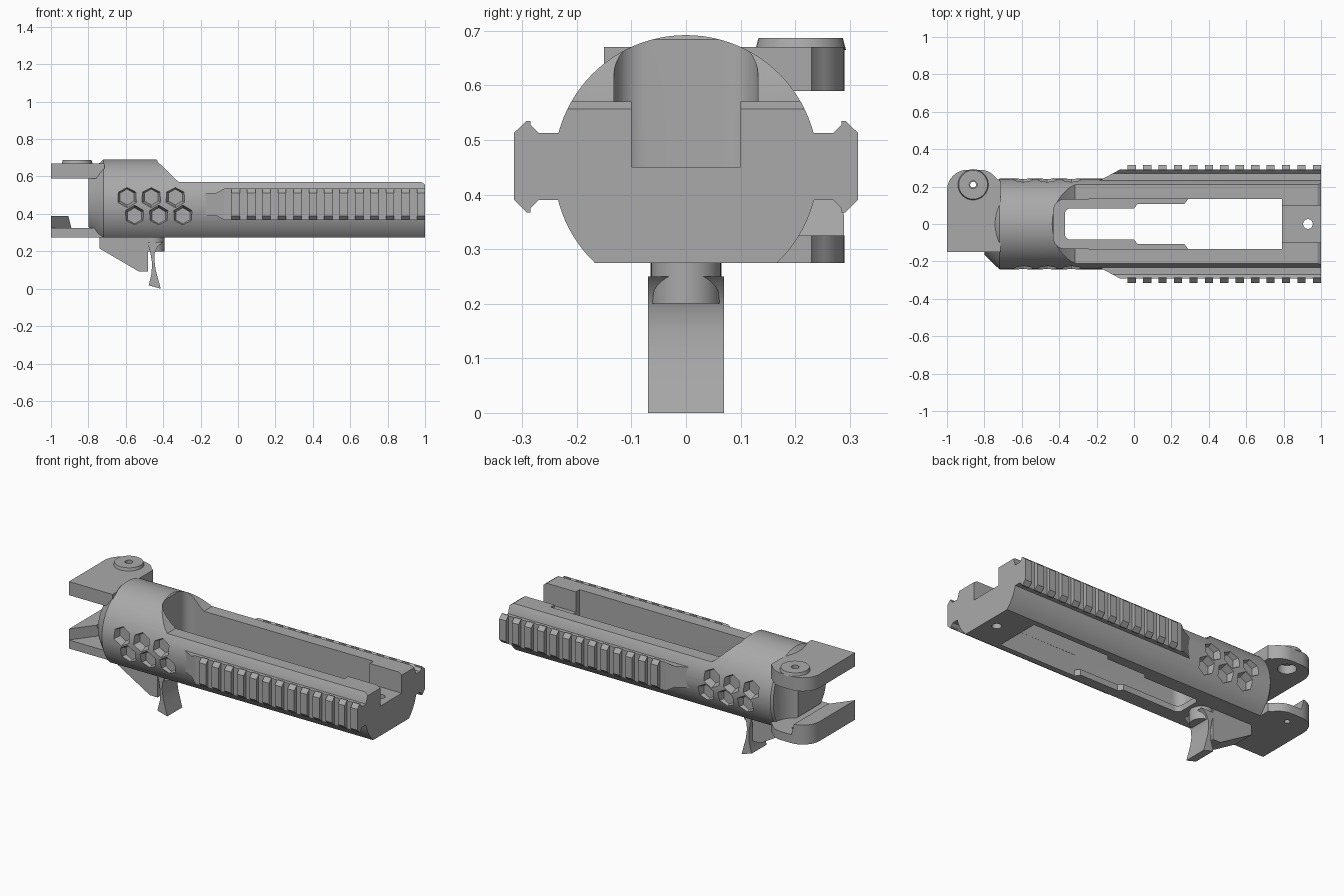
import bpy, bmesh, math
from mathutils import Vector

cube = bpy.data.objects.get("Cube")
if cube:
    bpy.data.objects.remove(cube, do_unlink=True)

grey = bpy.data.materials.new("plain_grey")
grey.use_nodes = True
colour = (0.4, 0.4, 0.4, 1)
grey.diffuse_color = colour
next(n for n in grey.node_tree.nodes if n.type == 'BSDF_PRINCIPLED').inputs["Base Color"].default_value = colour

AXIS, R = 0.45, 0.242          # bore axis height and body radius
PIN = (-0.86, 0.21)            # hinge pin position


def arc(cx, cy, r, start, end, n=8):
    angles = [math.radians(start + (end - start) * i / n) for i in range(n + 1)]
    return [(cx + r * math.cos(a), cy + r * math.sin(a)) for a in angles]


def circle(cx, cy, r, n=32):
    return arc(cx, cy, r, 0, 360, n)[:-1]


def prism(name, outline, axis, a, b, scale=1, centre=(0, 0)):
    """Extrude a 2D outline along an axis, optionally tapering about a centre."""
    def place(p, d):
        u, v = p
        return {'X': (d, u, v), 'Y': (u, d, v), 'Z': (u, v, d)}[axis]
    bm = bmesh.new()
    near = [bm.verts.new(place(p, a)) for p in outline]
    far = [bm.verts.new(place([c + (q - c) * scale for q, c in zip(p, centre)], b)) for p in outline]
    bm.faces.new(near)
    bm.faces.new(far[::-1])
    for i in range(len(near)):
        j = (i + 1) % len(near)
        bm.faces.new((near[j], near[i], far[i], far[j]))
    bmesh.ops.recalc_face_normals(bm, faces=bm.faces)
    mesh = bpy.data.meshes.new(name)
    bm.to_mesh(mesh)
    bm.free()
    mesh.materials.append(grey)
    obj = bpy.data.objects.new(name, mesh)
    bpy.context.collection.objects.link(obj)
    return obj


def cut(obj, *cutters):
    for c in cutters:
        mod = obj.modifiers.new("cut", 'BOOLEAN')
        mod.operation, mod.solver, mod.object = 'DIFFERENCE', 'EXACT', c
    bpy.context.view_layer.update()
    result = obj.evaluated_get(bpy.context.evaluated_depsgraph_get())
    obj.data = bpy.data.meshes.new_from_object(result)
    obj.modifiers.clear()
    for c in cutters:
        bpy.data.objects.remove(c, do_unlink=True)


# Main body: round tube section with a flat underside
low = math.degrees(math.asin(-0.175 / R))
section = arc(0, AXIS, R, low, 180 - low, 72)
body = prism("body", section, 'X', -0.72, 1)

# Lowered top behind the hump, open magazine well, end notch and screw hole
top_cut = prism("top_cutter", [(-0.44, 0.695), (-0.40, 0.65), (-0.34, 0.59), (-0.315, 0.57),
                               (0.98, 0.57), (1.01, 0.55), (1.1, 0.9), (-0.44, 0.9)], 'Y', -0.5, 0.5)
well = arc(-0.37, 0.072, 0.06, 90, 180) + arc(-0.37, -0.072, 0.06, 180, 270)
well_cut = prism("well_cutter", well + [(0.79, -0.135), (0.79, 0.135)], 'Z', 0.31, 0.9)
half = [(0.79, 0.135), (0.29, 0.135), (0.27, 0.108), (0.02, 0.108), (0.0, 0.083)]
half += arc(-0.34, 0.053, 0.03, 90, 180, 5)
slot_cut = prism("slot_cutter", half + [(x, -y) for x, y in reversed(half)], 'Z', 0.2, 0.4)
notch_cut = prism("notch_cutter", [(-0.1, 0.45), (0.1, 0.45), (0.1, 0.8), (-0.1, 0.8)], 'X', 0.75, 1.1)
hole_cut = prism("hole_cutter", circle(0.93, 0, 0.026), 'Z', 0.2, 0.6)

# Tapered hexagonal pockets on both sides
hexes = []
for side in (-1, 1):
    for row, (x0, z) in enumerate([(-0.593, 0.49), (-0.553, 0.39)]):
        for k in range(3):
            c = (x0 + 0.129 * k, z)
            outline = arc(*c, 0.063, 30, 390, 6)[:-1]
            hexes.append(prism("hex_cutter", outline, 'Y', side * 0.26, side * 0.2, 0.68, c))
cut(body, top_cut, well_cut, slot_cut, notch_cut, hole_cut, *hexes)

# Tapered neck, hollowed around the hinge
neck = prism("neck", section, 'X', -0.72, -0.80, 0.68, (0, AXIS))
cut(neck, prism("hinge_clearance", circle(*PIN, 0.13), 'Z', 0.325, 0.59))

# Hinge lugs
lug = [(-0.715, -0.235), (-0.80, -0.15), (-1, -0.15)]
lug += arc(-0.89, 0.18, 0.11, 180, 90) + arc(-0.825, 0.18, 0.11, 90, 35) + [(-0.715, 0.23)]
upper_lug = prism("upper_lug", [(-0.715, -0.15)] + lug[2:], 'Z', 0.59, 0.67)
boss = prism("hinge_boss", circle(*PIN, 0.083), 'Z', 0.665, 0.687, 0.93, PIN)
lower_lug = prism("lower_lug", [(-0.715, -0.15)] + lug[2:], 'Z', 0.275, 0.325)
cut(upper_lug, prism("pin_cutter", circle(*PIN, 0.021), 'Z', 0.5, 0.8),
    prism("counterbore_cutter", circle(*PIN, 0.05), 'Z', 0.5, 0.64))
cut(boss, prism("pin_cutter", circle(*PIN, 0.021), 'Z', 0.5, 0.8))
cut(lower_lug, prism("pin_cutter", circle(*PIN, 0.016), 'Z', 0.2, 0.5))

# Raised stop along the rear edge of the lower lug
stop = prism("lug_stop", lug[2:], 'Z', 0.32, 0.39)
cut(stop, prism("stop_cutter", [(-0.91, 0.4), (-0.885, 0.3), (-0.6, 0.3), (-0.6, 0.4)], 'Y', -0.4, 0.4))

# Accessory rails with sloped lead-in and evenly spaced teeth
for side, label in ((1, "back"), (-1, "front")):
    def mirrored(points):
        return [(side * y, z) for y, z in points]
    base = [(0.2, 0.39), (0.27, 0.39), (0.292, 0.367), (0.292, 0.535), (0.27, 0.513), (0.2, 0.513)]
    rail = prism(label + "_rail", mirrored(base), 'X', -0.19, 1)
    bm = bmesh.new()
    bm.from_mesh(rail.data)
    cutted = bmesh.ops.bisect_plane(bm, geom=bm.verts[:] + bm.edges[:] + bm.faces[:],
                                    plane_co=Vector((-0.18, side * 0.235, 0)),
                                    plane_no=Vector((-0.075, side * 0.14, 0)), clear_outer=True)
    edges = [e for e in cutted["geom_cut"] if isinstance(e, bmesh.types.BMEdge)]
    bmesh.ops.contextual_create(bm, geom=edges)
    bmesh.ops.recalc_face_normals(bm, faces=bm.faces)
    bm.to_mesh(rail.data)
    bm.free()
    tooth = [(0.285, 0.367), (0.292, 0.367), (0.315, 0.39), (0.315, 0.513), (0.292, 0.535), (0.285, 0.535)]
    for k in range(13):
        x = -0.034 + 0.0825 * k
        prism(label + "_rail_tooth", mirrored(tooth), 'X', x, min(x + 0.044, 1))

# Trigger housing, rounded post and curved trigger
prism("trigger_housing", [(-0.74, 0.28), (-0.74, 0.215), (-0.53, 0.092), (-0.48, 0.092), (-0.48, 0.28)],
      'Y', -0.065, 0.065)
prism("trigger_post", circle(-0.456, 0, 0.064), 'Z', 0.2, 0.28)
prism("trigger", [(-0.485, 0.25), (-0.40, 0.25), (-0.43, 0.225), (-0.445, 0.19), (-0.447, 0.15),
                  (-0.44, 0.10), (-0.428, 0.055), (-0.413, 0), (-0.478, 0.018), (-0.462, 0.08),
                  (-0.46, 0.14), (-0.468, 0.19)], 'Y', -0.07, 0.07)

# Smooth the round surfaces, keep the machined edges crisp
bpy.ops.object.select_all(action='DESELECT')
for obj in bpy.context.collection.objects:
    if obj.type == 'MESH' and grey.name in obj.data.materials:
        obj.select_set(True)
        bpy.context.view_layer.objects.active = obj
bpy.ops.object.shade_smooth_by_angle(angle=math.radians(28))
